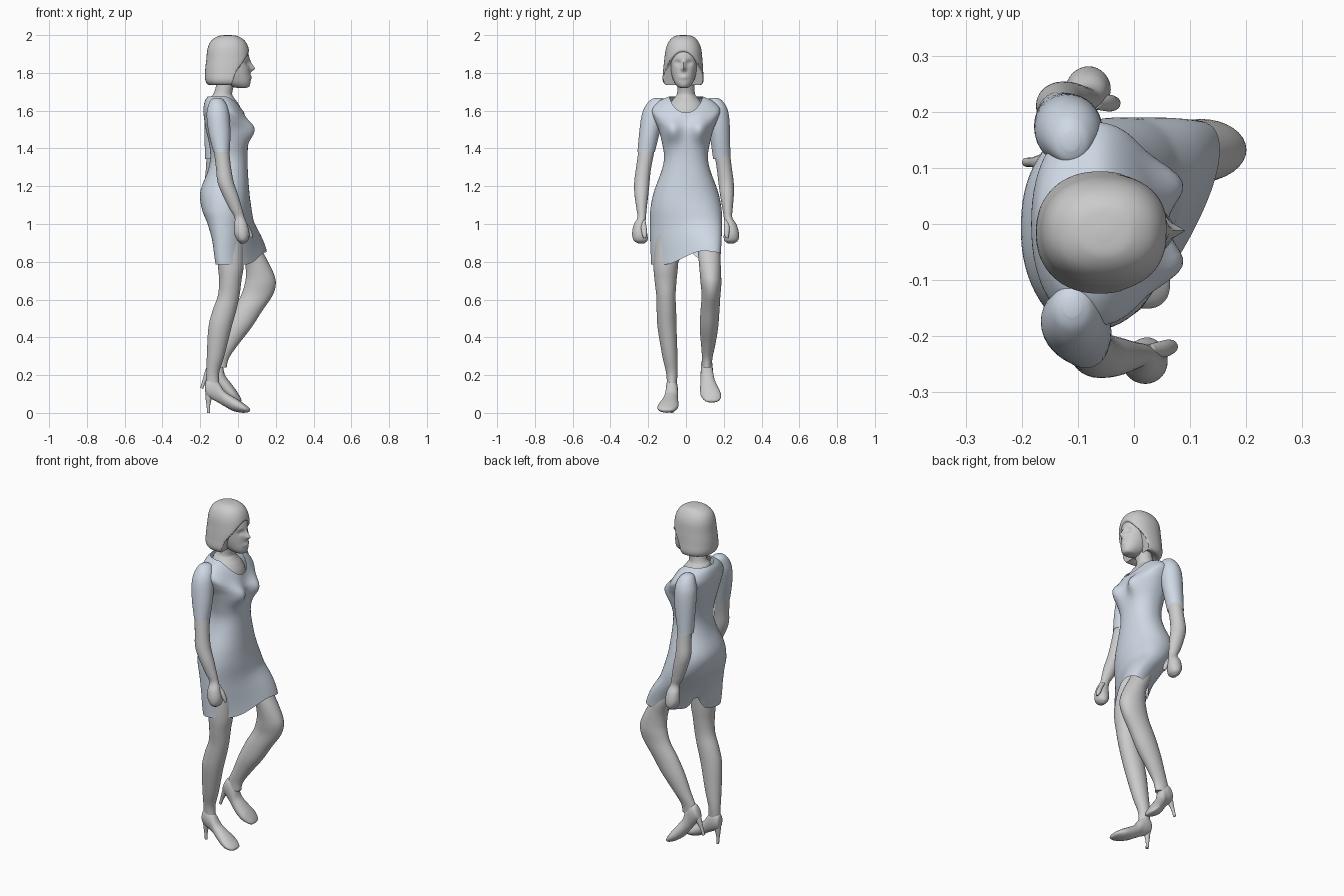
import bpy, bmesh
from math import sin, cos, pi, exp, radians, copysign

dress_mat = bpy.data.materials.new("dress_blue")
dress_mat.diffuse_color = (0.62, 0.69, 0.78, 1)


def smooth(a, b, v):
    t = min(1, max(0, (v - a) / (b - a)))
    return t * t * (3 - 2 * t)


def bump(v, centre, width):
    return exp(-((v - centre) / width) ** 2)


def spline(rows, k):
    """Catmull-Rom through the section rows."""
    out = []
    for i in range(len(rows) - 1):
        a, b = rows[max(i - 1, 0)], rows[i]
        c, d = rows[i + 1], rows[min(i + 2, len(rows) - 1)]
        for j in range(k):
            t = j / k
            out.append([0.5 * (2 * q + (r - p) * t + (2 * p - 5 * q + 4 * r - s) * t * t
                               + (3 * q - p - 3 * r + s) * t ** 3)
                        for p, q, r, s in zip(a, b, c, d)])
    return out + [list(rows[-1])]


def loft(name, rows, deform=None, n=32, k=5, power=2.0, axis='z', caps=True, mat=None):
    """Skin through oval sections: (station, low, high, y_min, y_max)."""
    bm = bmesh.new()
    rings = []
    for s, lo, hi, y0, y1 in spline(rows, k):
        ring = []
        for i in range(n):
            c, d = cos(2 * pi * i / n), sin(2 * pi * i / n)
            c = copysign(abs(c) ** (2 / power), c)
            d = copysign(abs(d) ** (2 / power), d)
            u = (lo + hi) / 2 + (hi - lo) / 2 * c
            y = (y0 + y1) / 2 + (y1 - y0) / 2 * d
            p = (u, y, s) if axis == 'z' else (s, y, u)
            ring.append(bm.verts.new(deform(*p, c) if deform else p))
        rings.append(ring)
    for a, b in zip(rings, rings[1:]):
        for i in range(n):
            bm.faces.new((a[i], a[(i + 1) % n], b[(i + 1) % n], b[i]))
    if caps:
        bm.faces.new(rings[0])
        bm.faces.new(rings[-1])
    bmesh.ops.recalc_face_normals(bm, faces=bm.faces[:])
    me = bpy.data.meshes.new(name)
    bm.to_mesh(me)
    bm.free()
    ob = bpy.data.objects.new(name, me)
    bpy.context.collection.objects.link(ob)
    if mat:
        me.materials.append(mat)
    for o in bpy.context.selected_objects:
        o.select_set(False)
    ob.select_set(True)
    bpy.context.view_layer.objects.active = ob
    bpy.ops.object.shade_smooth_by_angle(angle=radians(60))
    return ob


def sym(rows, yc=0.0):
    return [(z, a, b, yc - w, yc + w) for z, a, b, w in rows]


# Dress body: bust, V neckline, stepping skirt with back slit
def shape_dress(x, y, z, c):
    z0 = z
    if c > 0:
        z -= 0.085 * c ** 1.6 * smooth(1.45, 1.675, z0)
        x += 0.047 * bump(z, 1.495, 0.06) * (bump(y, 0.075, 0.048) + bump(y, -0.075, 0.048))
    x += 0.5 * smooth(1.2, 0.76, z0) * y
    w = min(1, max(0, (1.02 - z0) / 0.235))
    z += w * (0.055 + 0.02 * c) * smooth(-0.12, 0.1, y)
    if c < 0:
        z += w * w * 0.07 * bump(y, 0.01, 0.03)
    return x, y, z


loft("dress", sym([
    (1.675, -.16, .032, .088), (1.652, -.175, .036, .14), (1.61, -.183, .043, .18),
    (1.56, -.18, .05, .17), (1.5, -.17, .052, .145), (1.42, -.152, .052, .125),
    (1.35, -.147, .05, .116), (1.28, -.16, .052, .13), (1.17, -.2, .06, .17),
    (1.08, -.19, .07, .188), (1.0, -.152, .078, .19), (.9, -.108, .096, .189),
    (.785, -.077, .112, .184)]),
    shape_dress, n=64, k=6, power=2.2, caps=False, mat=dress_mat)

# Neck and chest
loft("neck", sym([
    (1.54, -.14, .03, .1), (1.6, -.145, .02, .1), (1.64, -.15, .0, .085),
    (1.67, -.145, -.022, .06), (1.7, -.125, -.03, .046), (1.8, -.1, -.0, .045)]))


# Head with nose, lips and eye sockets
def shape_face(x, y, z, c):
    if c > 0:
        v = y + .012
        x += .024 * bump(z, 1.823, .014) * bump(v, 0, .011)
        x += .012 * bump(z, 1.845, .02) * bump(v, 0, .009)
        x += .007 * bump(z, 1.777, .012) * bump(v, 0, .024)
        x -= .012 * bump(z, 1.853, .014) * (bump(v, .03, .017) + bump(v, -.03, .017))
    return x, y, z


loft("head", sym([
    (1.72, .0, .04, .015), (1.727, -.03, .058, .032), (1.75, -.07, .066, .05),
    (1.79, -.11, .065, .064), (1.83, -.13, .063, .071), (1.88, -.14, .06, .075),
    (1.92, -.13, .045, .07), (1.96, -.09, .0, .04)], -.012),
    shape_face, n=64, k=8, power=2.15)


# Bobbed hair, cut back around the face
def shape_hair(x, y, z, c):
    v = abs(y + .015) / .08
    fringe = 1.91 - .065 * v * v
    keep = smooth(fringe - .016, fringe + .01, z)
    limit = -.03 + (z - 1.75) * .35
    if x > limit:
        x = limit + (x - limit) * keep
    return x, y, z


loft("hair", [
    (2.0, -.068, -.04, -.027, -.003), (1.994, -.105, .0, -.06, .035),
    (1.97, -.142, .036, -.088, .062), (1.93, -.161, .056, -.106, .08),
    (1.87, -.168, .064, -.115, .087), (1.81, -.174, .06, -.121, .091),
    (1.76, -.173, .05, -.123, .093), (1.737, -.155, .035, -.105, .078),
    (1.75, -.12, .0, -.07, .045)], shape_hair, n=64, k=8, power=2.2)


# Arms: the left one is mirrored and swung further back
def left_arm(x, y, z, c):
    return (x - .105 * smooth(1.75, .85, z), -y - .022 * sin(pi * (1.66 - z) / .76), z)


sleeve = [(1.668, -.125, -.095, -.165, -.13), (1.655, -.145, -.075, -.19, -.11),
          (1.62, -.16, -.055, -.218, -.11), (1.57, -.166, -.045, -.236, -.115),
          (1.48, -.155, -.04, -.248, -.14), (1.38, -.13, -.044, -.257, -.165)]
arm = [(1.42, -.132, -.05, -.247, -.16), (1.3, -.117, -.037, -.264, -.184),
       (1.22, -.108, -.022, -.274, -.193), (1.15, -.08, .002, -.272, -.2),
       (1.08, -.045, .022, -.262, -.208), (1.035, -.018, .034, -.257, -.212),
       (.995, -.02, .05, -.277, -.214), (.95, -.02, .06, -.285, -.205),
       (.915, -.005, .054, -.278, -.203), (.898, .012, .035, -.255, -.22)]
thumb = [(1.02, .015, .035, -.235, -.215), (.98, .038, .063, -.238, -.208),
         (.945, .053, .077, -.232, -.206), (.926, .066, .078, -.226, -.213)]
for side, fn in (("right", None), ("left", left_arm)):
    low = [(1.345 if r[0] == 1.38 and fn else r[0],) + r[1:] for r in sleeve]
    loft(side + "_sleeve", low, fn, mat=dress_mat)
    loft(side + "_arm", arm, fn)
    loft(side + "_thumb", thumb, fn, n=16)

# Legs: straight right leg, bent left leg
loft("right_leg", [
    (1.0, -.11, .03, -.16, -.03), (.9, -.11, .03, -.168, -.035), (.78, -.106, .03, -.172, -.042),
    (.7, -.1, .018, -.166, -.05), (.62, -.107, .008, -.157, -.055), (.54, -.135, -.01, -.155, -.052),
    (.45, -.157, -.035, -.15, -.05), (.3, -.165, -.073, -.125, -.045),
    (.21, -.168, -.1, -.105, -.045), (.14, -.168, -.098, -.1, -.05)])
loft("left_leg", [
    (.97, -.04, .065, .05, .16), (.88, .0, .115, .06, .178), (.8, .035, .16, .068, .183),
    (.73, .042, .192, .074, .186), (.68, .035, .2, .078, .187), (.62, .015, .182, .083, .182),
    (.54, -.03, .128, .077, .177), (.45, -.073, .07, .073, .17), (.36, -.108, .0, .08, .155),
    (.29, -.138, -.048, .085, .14), (.24, -.15, -.06, .085, .137)])


# High-heeled shoes: the left one is mirrored, lifted and pitched down
def left_foot(x, y, z, c):
    a = radians(22)
    u, w = x + .135, z - .17
    return -.11 + u * cos(a) + w * sin(a), -y + .035, .28 - u * sin(a) + w * cos(a)


foot = [(-.174, .115, .15, -.085, -.065), (-.167, .09, .175, -.1, -.05),
        (-.14, .073, .19, -.106, -.044), (-.105, .055, .165, -.108, -.043),
        (-.07, .034, .115, -.118, -.042), (-.03, .012, .088, -.135, -.04),
        (.01, .002, .064, -.15, -.042), (.04, .001, .043, -.148, -.055),
        (.058, .005, .028, -.133, -.07), (.064, .012, .02, -.115, -.085)]
heel = [(.13, -.174, -.125, -.097, -.053), (.08, -.172, -.138, -.09, -.06),
        (.04, -.167, -.147, -.084, -.066), (0, -.163, -.147, -.083, -.067)]
for side, fn in (("right", None), ("left", left_foot)):
    loft(side + "_shoe", foot, fn, axis='x')
    loft(side + "_heel", heel, fn, n=16)
